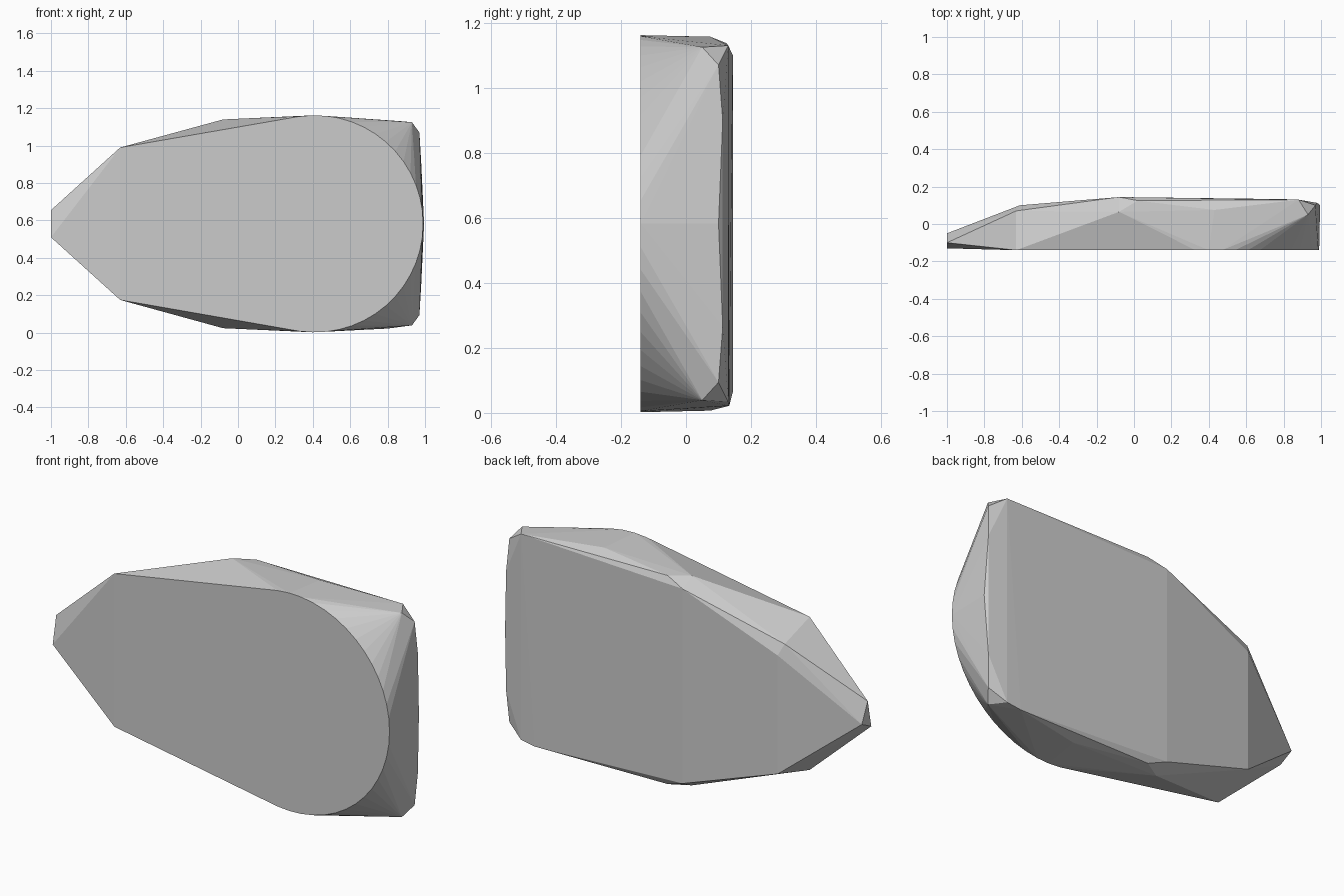
import bpy, bmesh, math

cube = bpy.data.objects.get("Cube")
if cube:
    bpy.data.objects.remove(cube, do_unlink=True)

MID = 0.582    # height of the horizontal symmetry plane
FRONT = -0.14  # depth of the flat front face

# Flat front face: rounded end plus two shoulder corners
points = [(-0.63, FRONT, 0.99), (-0.63, FRONT, 0.175)]
SEGMENTS = 28
for i in range(SEGMENTS + 1):
    a = math.radians(-98 + 196 * i / SEGMENTS)
    points.append((0.41 + 0.58 * math.cos(a), FRONT, MID + 0.58 * math.sin(a)))

# Chipped narrow tip
points += [(-1, -0.10, 0.655), (-1, -0.13, 0.51), (-1, -0.05, 0.55)]

# Rear shoulder of the tapered end
points += [(-0.63, 0.07, 0.925), (-0.61, 0.10, 0.87), (-0.61, 0.10, 0.24)]

# Rear rim, mirrored top to bottom
rim = [(-0.08, 0.065, 1.14), (0.02, 0.125, 1.137), (-0.08, 0.144, 1.10),
       (0.43, 0.075, 1.157), (0.88, 0.13, 1.13), (0.93, 0.05, 1.125),
       (0.97, 0.10, 1.07), (0.98, 0.113, 0.90)]
for x, y, z in rim:
    points += [(x, y, z), (x, y, 2 * MID - z)]
points += [(0.80, 0.133, 0.022), (0.995, 0.10, MID)]

# Faceted solid wrapped around the points
bm = bmesh.new()
for p in points:
    bm.verts.new(p)
hull = bmesh.ops.convex_hull(bm, input=bm.verts)
loose = [v for v in bm.verts if not v.link_faces]
bmesh.ops.delete(bm, geom=loose, context="VERTS")
bmesh.ops.dissolve_limit(bm, angle_limit=math.radians(0.5),
                         verts=bm.verts, edges=bm.edges)
bmesh.ops.recalc_face_normals(bm, faces=bm.faces)
mesh = bpy.data.meshes.new("faceted_stone")
bm.to_mesh(mesh)
bm.free()

# Plain grey material
grey = bpy.data.materials.new("light_grey")
grey.use_nodes = True
colour = (0.6, 0.6, 0.6, 1)
grey.diffuse_color = colour
grey.node_tree.nodes["Principled BSDF"].inputs["Base Color"].default_value = colour
mesh.materials.append(grey)

stone = bpy.data.objects.new("faceted_stone", mesh)
bpy.context.collection.objects.link(stone)
